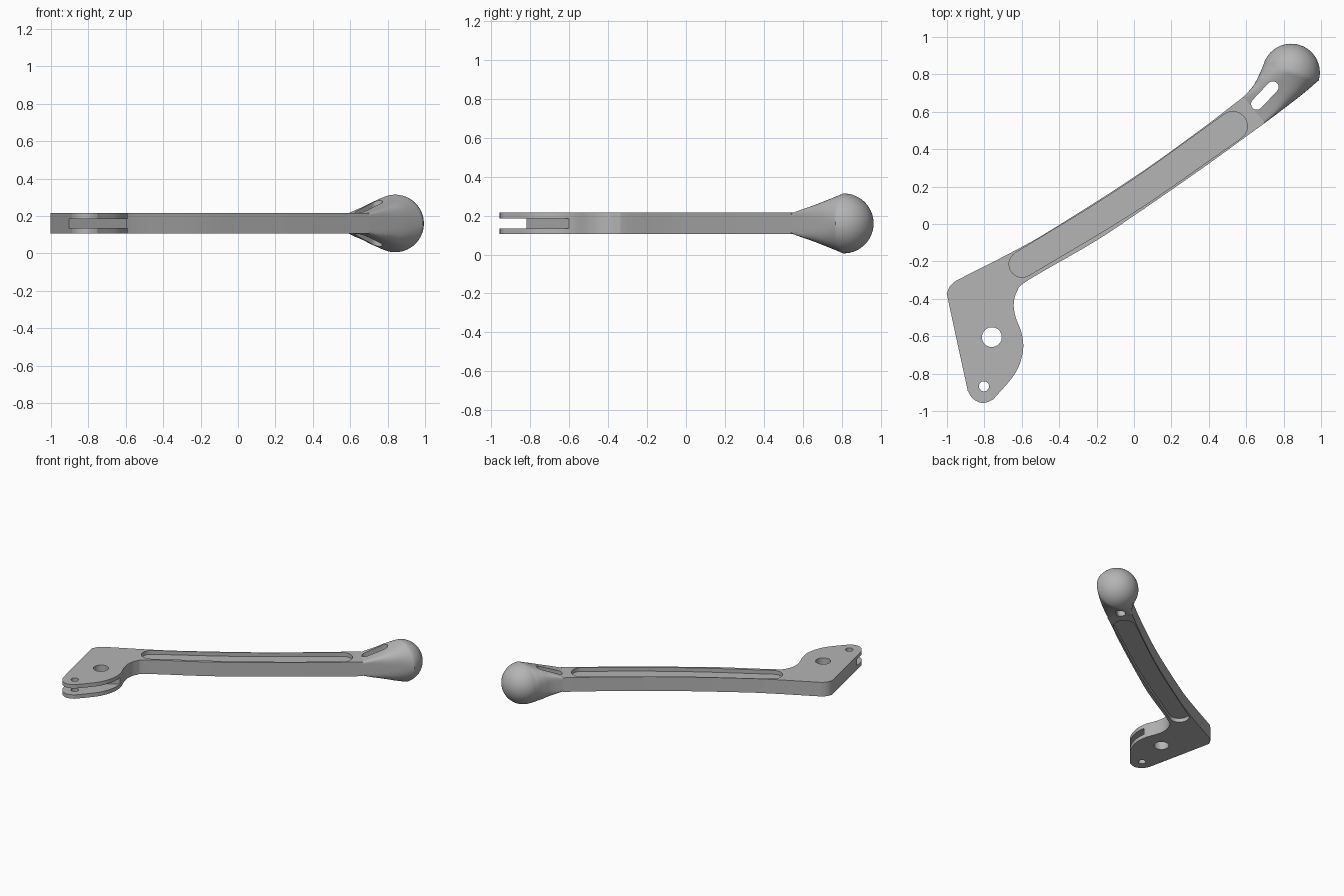
import bpy, bmesh
from math import sin, cos, pi, copysign
from mathutils import Vector

cube = bpy.data.objects.get("Cube")
if cube:
    bpy.data.objects.remove(cube)

MID, HALF, DEPTH = 0.16, 0.055, 0.03

metal = bpy.data.materials.new("satin grey")
metal.use_nodes = True
metal.diffuse_color = (0.46, 0.46, 0.46, 1)
metal.node_tree.nodes["Principled BSDF"].inputs["Base Color"].default_value = metal.diffuse_color


def smooth(points, steps=6):
    """Catmull-Rom curve through points of any dimension."""
    p = [Vector(q) for q in points]
    p = [p[0] * 2 - p[1]] + p + [p[-1] * 2 - p[-2]]
    out = []
    for a, b, c, d in zip(p, p[1:], p[2:], p[3:]):
        for i in range(steps):
            t = i / steps
            out.append(b + (c - a) * (t / 2) + (a * 2 - b * 5 + c * 4 - d) * (t * t / 2)
                       + (b * 3 - a - c * 3 + d) * (t ** 3 / 2))
    return out + [p[-2]]


def finish(name, bm):
    bmesh.ops.recalc_face_normals(bm, faces=bm.faces)
    mesh = bpy.data.meshes.new(name)
    bm.to_mesh(mesh)
    bm.free()
    mesh.materials.append(metal)
    ob = bpy.data.objects.new(name, mesh)
    bpy.context.collection.objects.link(ob)
    return ob


def prism(name, outline, low, high):
    bm = bmesh.new()
    base = bm.faces.new([bm.verts.new((p[0], p[1], low)) for p in outline])
    top = bmesh.ops.extrude_face_region(bm, geom=[base])["geom"]
    bmesh.ops.translate(bm, vec=(0, 0, high - low),
                        verts=[v for v in top if isinstance(v, bmesh.types.BMVert)])
    return finish(name, bm)


def circle(x, y, r, n=40):
    return [(x + r * cos(2 * pi * i / n), y + r * sin(2 * pi * i / n)) for i in range(n)]


def capsule(path, r0, r1, n=14):
    """Round-ended strip along a path, its radius going from r0 to r1."""
    left, right, last = [], [], len(path) - 1
    for i, p in enumerate(path):
        d = (path[min(i + 1, last)] - path[max(i - 1, 0)]).normalized()
        side = Vector((-d.y, d.x)) * (r0 + (r1 - r0) * i / last)
        left.append(p + side)
        right.append(p - side)

    def cap(centre, start):
        arm = start - centre
        turned = Vector((arm.y, -arm.x))
        return [centre + arm * cos(pi * i / n) + turned * sin(pi * i / n) for i in range(1, n)]

    return left + cap(path[-1], left[-1]) + right[::-1] + cap(path[0], right[0])


def cut(ob, cutters):
    for c in cutters:
        c.hide_render = True
        m = ob.modifiers.new("cut", 'BOOLEAN')
        m.operation, m.solver, m.object = 'DIFFERENCE', 'EXACT', c
    bpy.context.view_layer.update()
    mesh = bpy.data.meshes.new_from_object(ob.evaluated_get(bpy.context.evaluated_depsgraph_get()))
    ob.modifiers.clear()
    ob.data = mesh
    for c in cutters:
        bpy.data.objects.remove(c)


def shade(ob):
    bpy.ops.object.select_all(action='DESELECT')
    ob.select_set(True)
    bpy.context.view_layer.objects.active = ob
    bpy.ops.object.shade_smooth_by_angle(angle=0.6)


# Flat arm and bracket in one plate
outline = smooth([
    (.585, .68), (.35, .5), (0, .25), (-.44, -.03), (-.64, -.144), (-.92, -.287),
    (-.955, -.306), (-.985, -.335), (-.998, -.37), (-.993, -.41), (-.9, -.84),
    (-.886, -.895), (-.86, -.935), (-.81, -.957), (-.76, -.942), (-.735, -.918),
    (-.65, -.82), (-.61, -.745), (-.592, -.66), (-.602, -.58), (-.632, -.5),
    (-.643, -.43), (-.625, -.36), (-.565, -.3), (-.22, -.1), (0, .045),
    (.35, .287), (.6, .468), (.7, .54)])
lever = prism("lever_arm", outline, MID - HALF, MID + HALF)

# Long shallow pockets on both faces, pivot holes and fork slot
pocket = capsule(smooth([(-.598, -.215), (-.03, .132), (.528, .523)], 12), .07, .078)
cutters = [prism("pocket_top", pocket, MID + HALF - DEPTH, 1),
           prism("pocket_bottom", pocket, -1, MID - HALF + DEPTH),
           prism("pivot_hole", circle(-.76, -.605, .053), -1, 1),
           prism("pin_hole", circle(-.802, -.868, .027), -1, 1),
           prism("fork_slot", [(-1.06, -.93), (-.44, -.49), (-.4, -1.2), (-1.06, -1.2)], .135, .185)]
cut(lever, cutters)
shade(lever)

# Flared neck: upper edge, lower edge, half height, squareness of each section
sections = smooth([
    (.585, .68, .7, .54, HALF, 12), (.635, .735, .8, .616, .088, 5),
    (.668, .795, .9, .693, .122, 3), (.692, .852, .988, .768, .154, 2)], 8)
bm = bmesh.new()
rings, COUNT = [], 64


def ring(centre, half, height, power):
    verts = []
    for i in range(COUNT):
        a = 2 * pi * (i + .5) / COUNT
        u, w = [copysign(abs(f) ** (2 / power), f) for f in (cos(a), sin(a))]
        p = centre + half * u
        verts.append(bm.verts.new((p.x, p.y, MID + height * w)))
    rings.append(verts)


for ux, uy, lx, ly, h, power in sections:
    up, low = Vector((ux, uy)), Vector((lx, ly))
    centre, half = (up + low) / 2, (low - up) / 2
    ring(centre, half, h, power)

# Ball end: half sphere carried on from the last section
axis = Vector((-half.y, half.x))
for k in range(1, 16):
    a = pi / 2 * k / 16
    ring(centre + axis * sin(a), half * cos(a), h * cos(a), 2)
for a, b in zip(rings, rings[1:]):
    for i in range(COUNT):
        j = (i + 1) % COUNT
        bm.faces.new((a[i], a[j], b[j], b[i]))
bm.faces.new(rings[0])
tip = centre + axis
pole = bm.verts.new((tip.x, tip.y, MID))
for i in range(COUNT):
    bm.faces.new((rings[-1][i], rings[-1][(i + 1) % COUNT], pole))
ball = finish("ball_end", bm)

# Through slot in the neck
slot = capsule([Vector((.657, .642)), Vector((.742, .732))], .031, .031)
cut(ball, [prism("neck_slot", slot, -1, 1)])
shade(ball)
